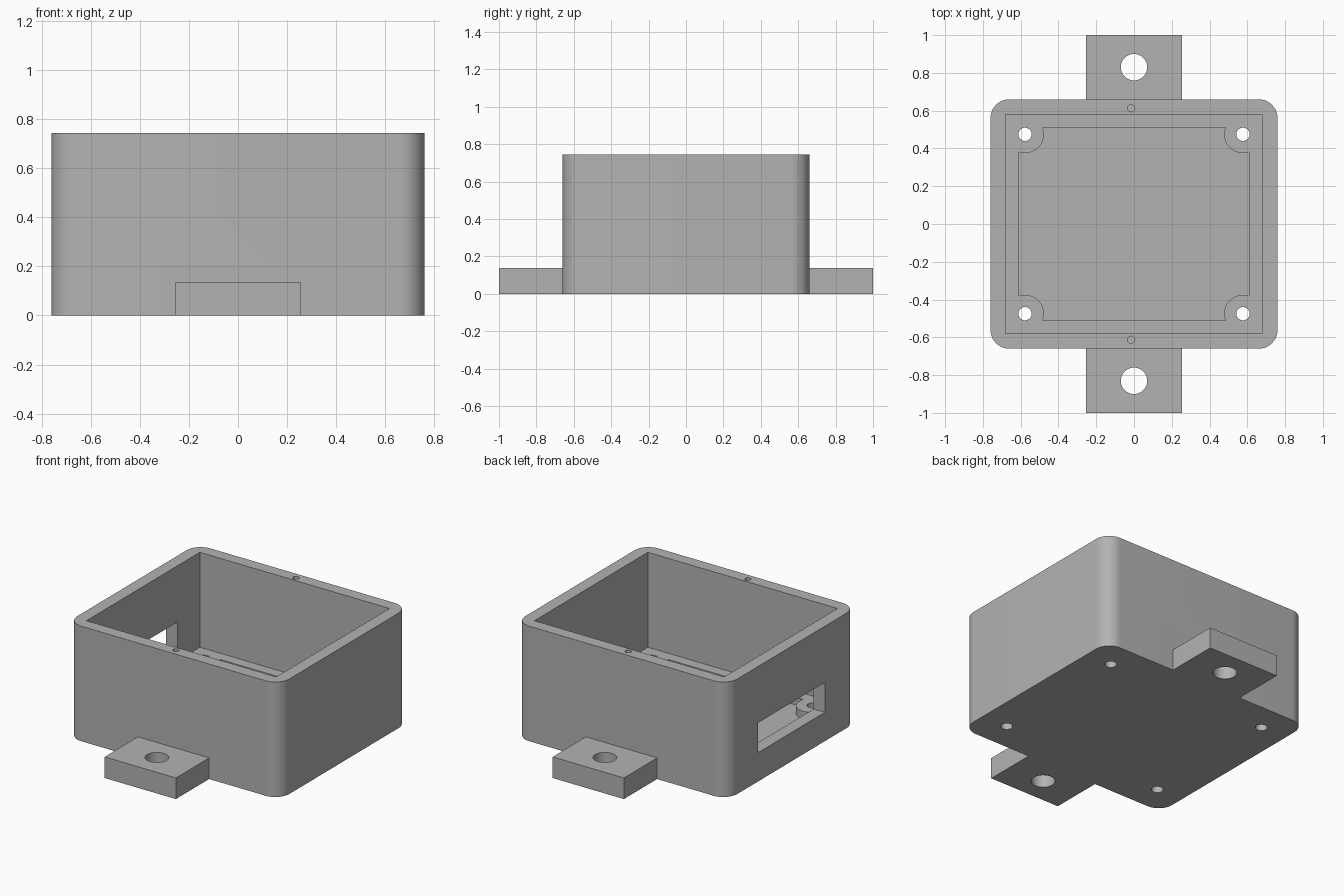
import bpy
import bmesh
from math import cos, sin, pi, radians

cube = bpy.data.objects.get("Cube")
if cube:
    bpy.data.objects.remove(cube, do_unlink=True)

# Main dimensions
HALF_X, HALF_Y, HEIGHT, CORNER = 0.76, 0.66, 0.745, 0.1
LEDGE_Z, FLOOR_Z = 0.13, 0.08
SCREWS = [(sx * 0.577, sy * 0.475) for sx in (-1, 1) for sy in (-1, 1)]

grey = bpy.data.materials.new("light grey")
grey.use_nodes = True
grey.diffuse_color = (0.45, 0.45, 0.45, 1)
grey.node_tree.nodes["Principled BSDF"].inputs["Base Color"].default_value = (0.45, 0.45, 0.45, 1)


def prism(name, points, z0, z1):
    """Extrude a flat outline from z0 to z1."""
    bm = bmesh.new()
    face = bm.faces.new([bm.verts.new((x, y, z0)) for x, y in points])
    extruded = bmesh.ops.extrude_face_region(bm, geom=[face])["geom"]
    top = [v for v in extruded if isinstance(v, bmesh.types.BMVert)]
    bmesh.ops.translate(bm, verts=top, vec=(0, 0, z1 - z0))
    bmesh.ops.recalc_face_normals(bm, faces=bm.faces)
    mesh = bpy.data.meshes.new(name)
    bm.to_mesh(mesh)
    bm.free()
    mesh.materials.append(grey)
    obj = bpy.data.objects.new(name, mesh)
    bpy.context.collection.objects.link(obj)
    return obj


def box(name, x0, x1, y0, y1, z0, z1):
    return prism(name, [(x0, y0), (x1, y0), (x1, y1), (x0, y1)], z0, z1)


def cylinder(name, x, y, r, z0, z1, n=48):
    ring = [(x + r * cos(2 * pi * i / n), y + r * sin(2 * pi * i / n)) for i in range(n)]
    return prism(name, ring, z0, z1)


def combine(target, tool, operation):
    """Apply a boolean and discard the tool."""
    mod = target.modifiers.new("combine", "BOOLEAN")
    mod.operation = operation
    mod.solver = "EXACT"
    mod.object = tool
    bpy.context.view_layer.objects.active = target
    bpy.ops.object.modifier_apply(modifier=mod.name)
    bpy.data.objects.remove(tool, do_unlink=True)


def rounded_outline(hx, hy, r, steps=12):
    points = []
    for k, (sx, sy) in enumerate([(1, 1), (-1, 1), (-1, -1), (1, -1)]):
        for i in range(steps + 1):
            a = (k + i / steps) * pi / 2
            points.append((sx * (hx - r) + r * cos(a), sy * (hy - r) + r * sin(a)))
    return points


# Rounded outer shell with a mounting tab at the front and back
body = prism("enclosure_body", rounded_outline(HALF_X, HALF_Y, CORNER), 0, HEIGHT)
for y0, y1 in ((-1, -0.62), (0.62, 1)):
    combine(body, box("mounting_tab", -0.255, 0.255, y0, y1, 0, 0.137), "UNION")

# Main cavity down to the ledge
combine(body, box("cavity", -0.68, 0.68, -0.58, 0.58, LEDGE_Z, 1), "DIFFERENCE")

# Floor recess that leaves a round boss in each corner
recess = box("recess", -0.61, 0.61, -0.51, 0.51, FLOOR_Z, 0.3)
for x, y in SCREWS:
    combine(recess, cylinder("boss", x, y, 0.1, 0, 0.5), "DIFFERENCE")
combine(body, recess, "DIFFERENCE")

# Connector window in the right wall
combine(body, box("window", -0.9, -0.65, -0.335, 0.35, 0.187, 0.38), "DIFFERENCE")

# Screw holes, tab holes and blind lid holes
for x, y in SCREWS:
    combine(body, cylinder("screw_hole", x, y, 0.035, -0.1, 0.4), "DIFFERENCE")
for s in (-1, 1):
    combine(body, cylinder("tab_hole", 0, s * 0.83, 0.07, -0.1, 0.4), "DIFFERENCE")
    combine(body, cylinder("lid_hole", -0.015, s * 0.613, 0.019, 0.5, 1), "DIFFERENCE")

# Smooth curves, crisp edges
bpy.ops.object.select_all(action="DESELECT")
body.select_set(True)
bpy.context.view_layer.objects.active = body
bpy.ops.object.shade_smooth_by_angle(angle=radians(30))
